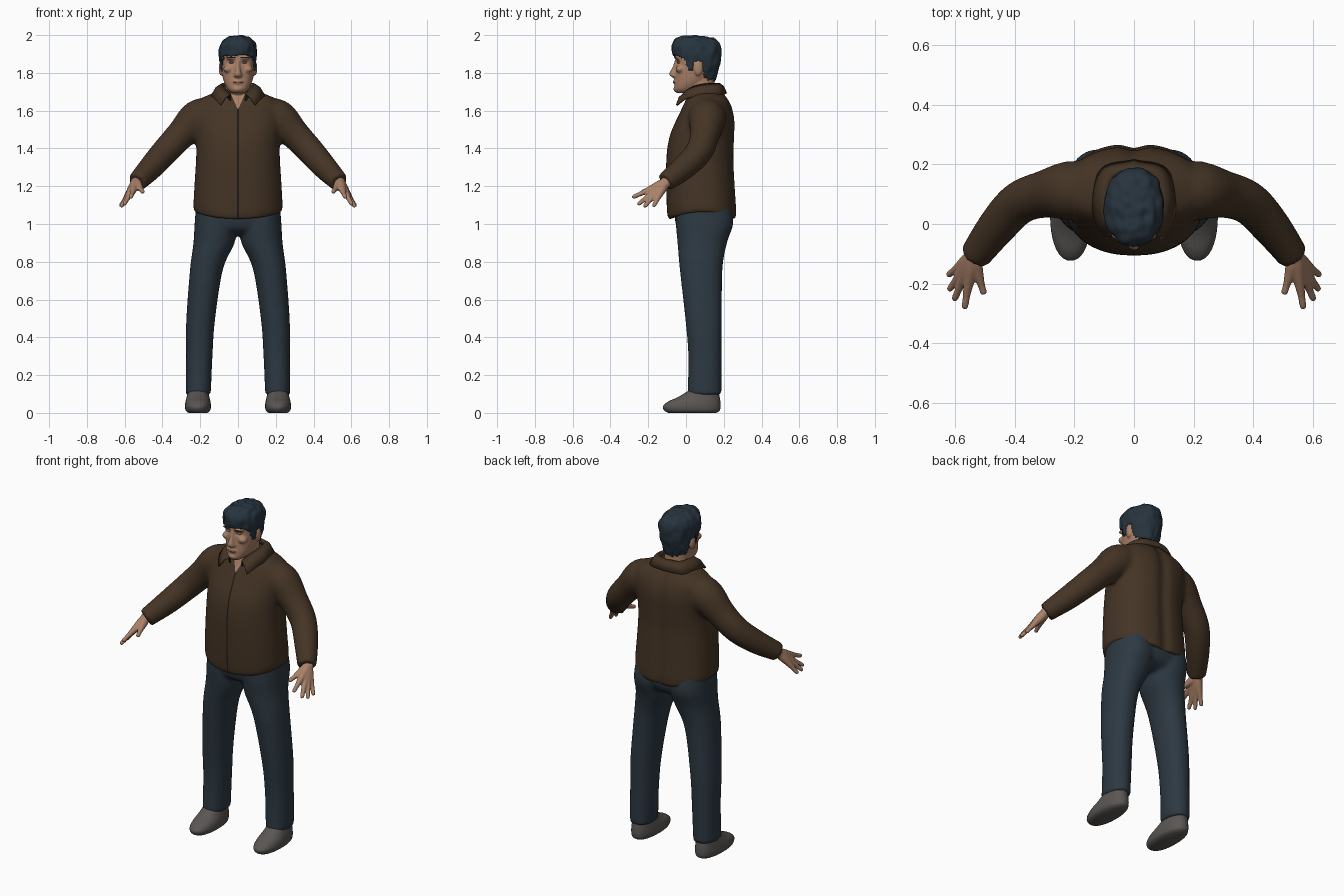
import bpy, bmesh, math
from mathutils import Vector, noise

cube = bpy.data.objects.get("Cube")
if cube:
    bpy.data.objects.remove(cube)


def material(name, *rgb):
    mat = bpy.data.materials.new(name)
    mat.use_nodes = True
    mat.diffuse_color = (*rgb, 1)
    mat.node_tree.nodes["Principled BSDF"].inputs["Base Color"].default_value = (*rgb, 1)
    return mat


BROWN = material("jacket brown", .058, .034, .018)
SEAM = material("seam dark", .012, .009, .007)
NAVY = material("trouser navy", .026, .040, .054)
HAIR = material("hair blue black", .020, .034, .048)
SKIN = material("skin", .40, .22, .14)
LIP = material("lip", .27, .13, .09)
EYE = material("eye grey", .25, .23, .21)
GREY = material("shoe grey", .10, .092, .085)


def spline(rows, steps):
    """Smooth curve through rows of any dimension."""
    v = [Vector(r) for r in rows]
    v = [v[0] * 2 - v[1]] + v + [v[-1] * 2 - v[-2]]
    out = []
    for a, b, c, d in zip(v, v[1:], v[2:], v[3:]):
        for k in range(steps):
            t = k / steps
            out.append(b + (c - a) * (t / 2) + (a * 2 - b * 5 + c * 4 - d) * (t * t / 2)
                       + (b * 3 - c * 3 + d - a) * (t ** 3 / 2))
    return out + [v[-2]]


def bridge(bm, rings, closed=True):
    """Join rings of points into a surface, capped when closed."""
    rows = [[bm.verts.new(p) for p in ring] for ring in rings]
    n = len(rows[0])
    faces = []
    for low, high in zip(rows, rows[1:]):
        for i in range(n if closed else n - 1):
            j = (i + 1) % n
            faces.append(bm.faces.new((low[i], low[j], high[j], high[i])))
    if closed:
        faces += [bm.faces.new(rows[0][::-1]), bm.faces.new(rows[-1])]
    bmesh.ops.recalc_face_normals(bm, faces=faces)


def stack(bm, rows, side=1, power=2.2, sides=40, steps=5):
    """Level sections: height, centre x, half width, front y, back y."""
    rings = []
    for z, cx, rx, front, back in spline(rows, steps):
        ring = []
        for i in range(sides):
            a = math.tau * i / sides
            c, s = (math.copysign(abs(f) ** (2 / power), f) for f in (math.cos(a), math.sin(a)))
            ring.append((side * cx + rx * c, (front + back) / 2 + (back - front) / 2 * s, z))
        rings.append(ring)
    bridge(bm, rings)


def tube(bm, rows, side=1, sides=20, steps=5):
    """Round limb along points x, y, z, radius."""
    path = spline([(side * r[0], *r[1:]) for r in rows], steps)
    rings = []
    for i, p in enumerate(path):
        ahead = (path[min(i + 1, len(path) - 1)] - path[max(i - 1, 0)]).xyz.normalized()
        u = ahead.cross(Vector((0, 0, 1))).normalized()
        w = u.cross(ahead)
        angles = [math.tau * k / sides for k in range(sides)]
        rings.append([p.xyz + (u * math.cos(a) + w * math.sin(a)) * p.w for a in angles])
    bridge(bm, rings)


def ball(bm, centre, size):
    verts = bmesh.ops.create_uvsphere(bm, u_segments=20, v_segments=12, radius=1)["verts"]
    bmesh.ops.scale(bm, vec=size, verts=verts)
    bmesh.ops.translate(bm, vec=centre, verts=verts)


def finish(bm, name, *mats):
    mesh = bpy.data.meshes.new(name)
    bm.to_mesh(mesh)
    bm.free()
    for mat in mats:
        mesh.materials.append(mat)
    mesh.shade_smooth()
    obj = bpy.data.objects.new(name, mesh)
    bpy.context.scene.collection.objects.link(obj)
    return obj


def fuse(bm, voxel, rounds):
    """Melt overlapping solids into one soft skin."""
    obj = finish(bm, "fuse helper")
    mod = obj.modifiers.new("fuse", "REMESH")
    mod.mode, mod.voxel_size = "VOXEL", voxel
    bpy.context.view_layer.update()
    mesh = bpy.data.meshes.new_from_object(obj.evaluated_get(bpy.context.evaluated_depsgraph_get()))
    bpy.data.objects.remove(obj)
    bm = bmesh.new()
    bm.from_mesh(mesh)
    bpy.data.meshes.remove(mesh)
    for _ in range(rounds):
        bmesh.ops.smooth_vert(bm, verts=bm.verts, factor=.5, use_axis_x=True, use_axis_y=True, use_axis_z=True)
    return bm


def cut(bm, point, normal):
    bmesh.ops.bisect_plane(bm, geom=bm.verts[:] + bm.edges[:] + bm.faces[:], plane_co=point, plane_no=normal)


# Jacket: torso and sleeves fused
bm = bmesh.new()
stack(bm, [(1.02, 0, .228, -.09, .262), (1.06, 0, .236, -.10, .27), (1.2, 0, .231, -.105, .262),
           (1.35, 0, .222, -.104, .255), (1.46, 0, .222, -.088, .259), (1.55, 0, .232, -.052, .26),
           (1.62, 0, .235, -.018, .245), (1.66, 0, .205, 0, .225), (1.69, 0, .14, .01, .205),
           (1.715, 0, .09, .02, .18)], power=2.3)
for s in (1, -1):
    tube(bm, [(.12, .11, 1.58, .085), (.21, .112, 1.56, .1), (.30, .10, 1.475, .08),
              (.385, .07, 1.385, .073), (.46, -.01, 1.30, .066), (.535, -.11, 1.222, .053)], s)
bm = fuse(bm, .011, 5)
for v in bm.verts:
    x, y, z = v.co
    if z < 1.2 and abs(x) < .26 and y > -.12:
        v.co.z += .04 * (1 - ((y - .085) / .18) ** 2) * (1.2 - z) / .18
    if y > .2:
        v.co.y -= .014 * math.exp(-(x / .035) ** 2)
for s in (1, -1):
    cut(bm, (s * .004, 0, 0), (1, 0, 0))
    cut(bm, (0, 0, 1.605), (s, 0, -.45))
for f in bm.faces:
    c = f.calc_center_median()
    if c.y < .06 and f.normal.y < .2:
        if abs(c.x) < (c.z - 1.605) * .45:
            f.material_index = 2
        elif abs(c.x) < .004:
            f.material_index = 1
finish(bm, "jacket", BROWN, SEAM, SKIN)

# Collar: folded strip with pointed front flaps
half = spline([(0, .18, 1.742, 0, .213, 1.69), (.07, .16, 1.742, .105, .185, 1.685),
               (.09, .09, 1.738, .14, .09, 1.678), (.073, .025, 1.72, .125, .005, 1.665),
               (.04, -.02, 1.685, .092, -.05, 1.628)], 8)
rings = []
for s, rows in ((-1, half[:0:-1]), (1, half)):
    for r in rows:
        inner, outer = Vector((s * r[0], r[1], r[2])), Vector((s * r[3], r[4], r[5]))
        middle = (inner + outer) / 2 + Vector((0, 0, .012))
        rings.append([inner - Vector((0, 0, .03)), inner, middle, outer])
bm = bmesh.new()
bridge(bm, rings, closed=False)
solid = finish(bm, "collar", BROWN).modifiers.new("cloth", "SOLIDIFY")
solid.thickness, solid.offset = .01, 0

# Trousers: hips and legs fused
bm = bmesh.new()
stack(bm, [(.94, 0, .09, .02, .17), (.97, 0, .19, -.04, .225), (1.03, 0, .225, -.06, .25),
           (1.1, 0, .222, -.06, .24)])
for s in (1, -1):
    stack(bm, [(.095, .21, .066, .008, .187), (.3, .205, .07, .012, .188), (.49, .198, .076, -.003, .19),
               (.76, .167, .087, -.033, .193), (.9, .127, .109, -.045, .217),
               (1.0, .118, .112, -.054, .25), (1.1, .112, .11, -.054, .24)], s)
finish(fuse(bm, .011, 4), "trousers", NAVY)

for s, label in ((1, "left"), (-1, "right")):
    # Shoes
    bm = bmesh.new()
    stack(bm, [(0, .212, .05, -.095, .16), (.012, .212, .064, -.115, .178), (.035, .212, .069, -.122, .183),
               (.06, .212, .066, -.095, .182), (.085, .212, .06, -.04, .178), (.125, .212, .05, .025, .17)], s)
    finish(bm, label + "_shoe", GREY)

    # Hands: five fingers fanning from the wrist
    bm = bmesh.new()
    wrist = Vector((.54, -.11, 1.218))
    for tip in ((.568, -.285, 1.14), (.603, -.256, 1.102), (.62, -.222, 1.09), (.624, -.172, 1.092),
                (.502, -.236, 1.168)):
        tip = Vector(tip)
        reach = ((-.15, .026), (.15, .026), (.5, .018), (.75, .0125), (.95, .011), (1, .005))
        tube(bm, [(*wrist.lerp(tip, t), r) for t, r in reach], s, 14)
    finish(fuse(bm, .0045, 2), label + "_hand", SKIN)

# Head: skull, neck, nose, brows, lips and ears fused
bm = bmesh.new()
stack(bm, [(1.693, 0, .03, -.05, .02), (1.71, 0, .052, -.06, .06), (1.74, 0, .07, -.06, .10),
           (1.78, 0, .082, -.057, .14), (1.82, 0, .087, -.055, .16), (1.86, 0, .089, -.055, .17),
           (1.90, 0, .09, -.056, .172), (1.94, 0, .084, -.045, .16), (1.97, 0, .055, -.01, .11)])
stack(bm, [(1.60, 0, .085, .01, .17), (1.66, 0, .075, .01, .16), (1.72, 0, .07, .005, .152),
           (1.78, 0, .07, 0, .15)])
stack(bm, [(1.772, 0, .013, -.066, -.03), (1.785, 0, .023, -.085, -.03), (1.8, 0, .018, -.088, -.03),
           (1.83, 0, .012, -.072, -.03), (1.865, 0, .011, -.06, -.03)], sides=20)
ball(bm, (0, -.052, 1.715), (.026, .015, .016))
ball(bm, (0, -.052, 1.752), (.03, .016, .016))
for s in (1, -1):
    ball(bm, (s * .034, -.046, 1.88), (.032, .016, .01))
    ball(bm, (s * .052, -.03, 1.82), (.026, .025, .02))
    ball(bm, (s * .09, .065, 1.825), (.012, .024, .04))
bm = fuse(bm, .005, 3)
for v in bm.verts:
    x, y, z = v.co
    if y < 0:
        v.co.y += .012 * math.exp(-((abs(x) - .035) / .018) ** 2 - ((z - 1.855) / .011) ** 2)
finish(bm, "head", SKIN)

# Eyes, brows and mouth
bm = bmesh.new()
brows = bmesh.new()
for s in (1, -1):
    ball(bm, (s * .034, -.036, 1.855), (.015, .012, .006))
    ball(brows, (s * .036, -.054, 1.881), (.024, .009, .0045))
finish(bm, "eyes", EYE)
finish(brows, "eyebrows", HAIR)
bm = bmesh.new()
ball(bm, (0, -.061, 1.751), (.026, .008, .006))
finish(bm, "lips", LIP)


# Hair: tufted cap trimmed along a hairline
def hairline(y):
    stops = ((-.09, 1.893), (-.045, 1.893), (-.01, 1.875), (.015, 1.81), (.035, 1.81), (.045, 1.865),
             (.085, 1.86), (.1, 1.77), (.2, 1.75))
    for (a, low), (b, high) in zip(stops, stops[1:]):
        if y <= b:
            return low + (high - low) * (y - a) / (b - a)
    return stops[-1][1]


bm = bmesh.new()
stack(bm, [(1.74, 0, .074, -.06, .15), (1.80, 0, .09, -.06, .168), (1.86, 0, .097, -.063, .184),
           (1.91, 0, .1, -.072, .19), (1.95, 0, .094, -.073, .182), (1.98, 0, .07, -.055, .15),
           (1.994, 0, .035, -.02, .10), (1.997, 0, .008, .03, .06)], sides=90, steps=9)
lost = []
for f in bm.faces:
    c = f.calc_center_median()
    if c.z < hairline(c.y) + .012 * noise.noise(c * 60):
        lost.append(f)
bmesh.ops.delete(bm, geom=lost, context="FACES")
bm.normal_update()
for v in bm.verts:
    v.co += v.normal * .007 * noise.noise(Vector((v.co.x * 40, v.co.y * 30, v.co.z * 18)))
    v.co.z = min(v.co.z, 2)
solid = finish(bm, "hair", HAIR).modifiers.new("thickness", "SOLIDIFY")
solid.thickness, solid.offset = .014, -1
